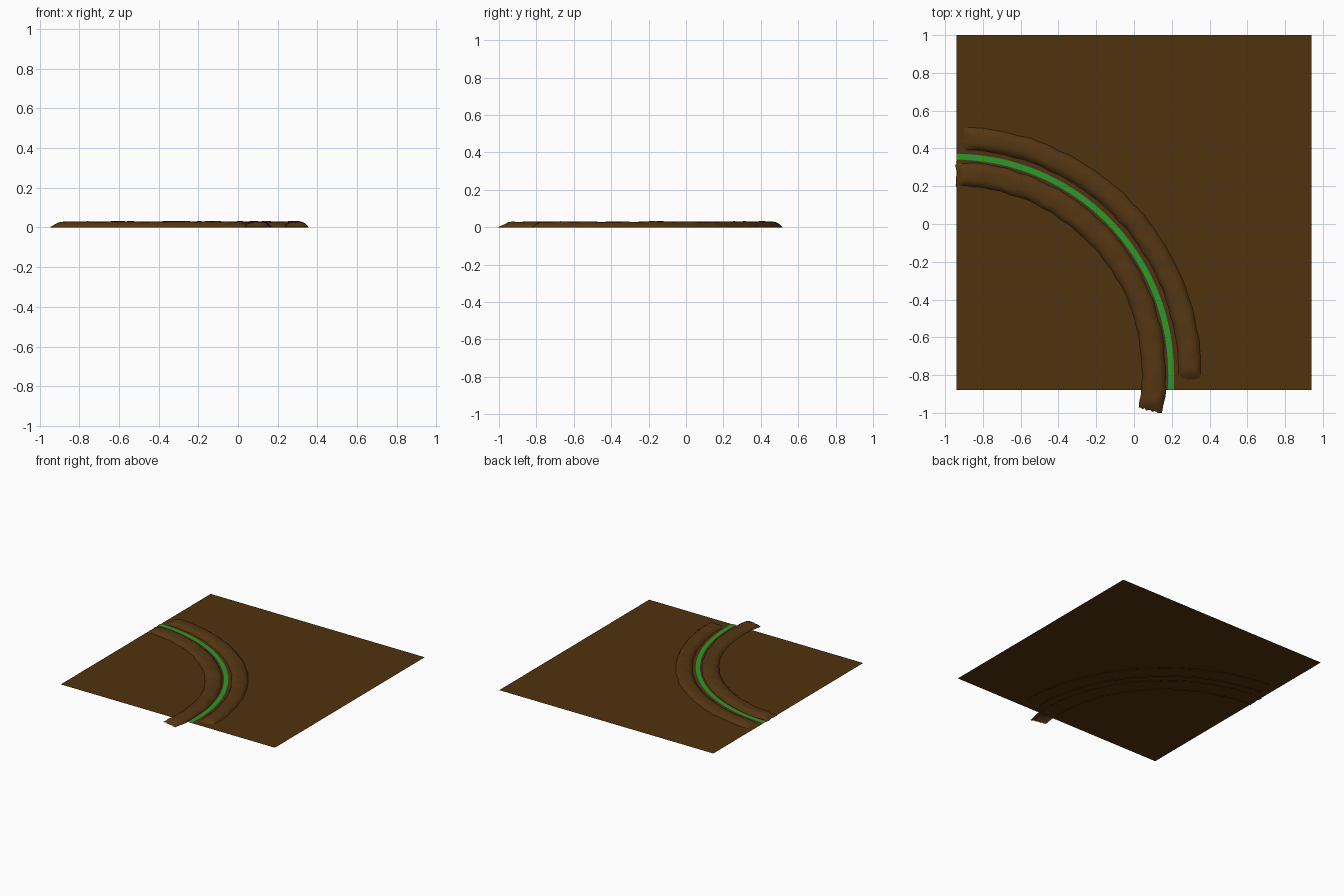
import bpy, math, random
from mathutils import Vector, noise

if "Cube" in bpy.data.objects:
    bpy.data.objects.remove(bpy.data.objects["Cube"])

random.seed(4)
CX, CY = -0.95, -0.79          # centre of the bend
GROUND_Z = 0.004


def material(name, rgb):
    m = bpy.data.materials.new(name)
    m.diffuse_color = (*rgb, 1)
    m.use_nodes = True
    m.node_tree.nodes["Principled BSDF"].inputs["Base Color"].default_value = m.diffuse_color
    return m


def add_mesh(name, verts, faces, mat):
    me = bpy.data.meshes.new(name)
    me.from_pydata(verts, [], faces)
    me.materials.append(mat)
    me.shade_smooth()
    ob = bpy.data.objects.new(name, me)
    bpy.context.collection.objects.link(ob)
    return ob


def grid_faces(rows, cols):
    return [(r * cols + c, (r + 1) * cols + c, (r + 1) * cols + c + 1, r * cols + c + 1)
            for r in range(rows - 1) for c in range(cols - 1)]


earth = material("earth", (0.08, 0.032, 0.004))
bank_earth = material("bank_earth", (0.09, 0.037, 0.006))
grass = material("green", (0.03, 0.32, 0.015))
water = material("blue", (0.01, 0.12, 0.25))

# Flat square of ground
n = 7
verts = [(-0.94 + 1.88 * c / (n - 1), -0.88 + 1.88 * r / (n - 1), GROUND_Z)
         for c in range(n) for r in range(n)]
add_mesh("ground", verts, grid_faces(n, n), earth)


# Narrow stream: quarter bend, then straight to the ground's edge
def stream(name, half_width, z, mat):
    verts = []
    steps = 48
    for i in range(steps + 1):
        a = math.radians(89.5) * (1 - i / steps)
        for r in (1.146 + half_width, 1.146 - half_width):
            verts.append((CX + r * math.cos(a), CY + r * math.sin(a), z))
    for r in (1.146 + half_width, 1.146 - half_width):
        verts.append((CX + r, -0.88, z))
    add_mesh(name, verts, grid_faces(steps + 2, 2), mat)


stream("stream_water", 0.0165, 0.0065, water)
stream("stream_surface", 0.0145, 0.0075, grass)


# Lumpy earth bank sweeping round the bend, sloping down at both ends
def bank(name, radius, half_width, a0, a1, seed):
    steps, cols = 90, 13
    verts = []
    for i in range(steps + 1):
        t = i / steps
        a = math.radians(a0 + (a1 - a0) * t)
        end = min(1, min(t, 1 - t) * steps / 3)
        rise = 0.1 + 0.9 * math.sin(end * math.pi / 2)
        for j in range(cols):
            s = j / (cols - 1) * 2 - 1
            w = half_width * (1 + 0.12 * noise.noise(Vector((t * 25, s, seed))))
            r = radius + s * w
            h = 0.03 * rise * (1 - abs(s) ** 3) ** 0.8
            p = Vector((CX + r * math.cos(a), CY + r * math.sin(a), 0))
            lump = noise.noise(p * 14 + Vector((0, 0, seed)))
            p.z = max(0, h * (1 + 0.16 * lump))
            if i in (0, steps):
                shift = 0.012 * noise.noise(Vector((s * 4, seed, t)))
                p += Vector((-math.sin(a), math.cos(a), 0)) * shift
            verts.append(p)
    add_mesh(name, verts, grid_faces(steps + 1, cols), bank_earth)


bank("outer_bank", 1.245, 0.062, 88, -1.5, 3.1)
bank("inner_bank", 1.055, 0.065, 89.5, -10.8, 8.7)
